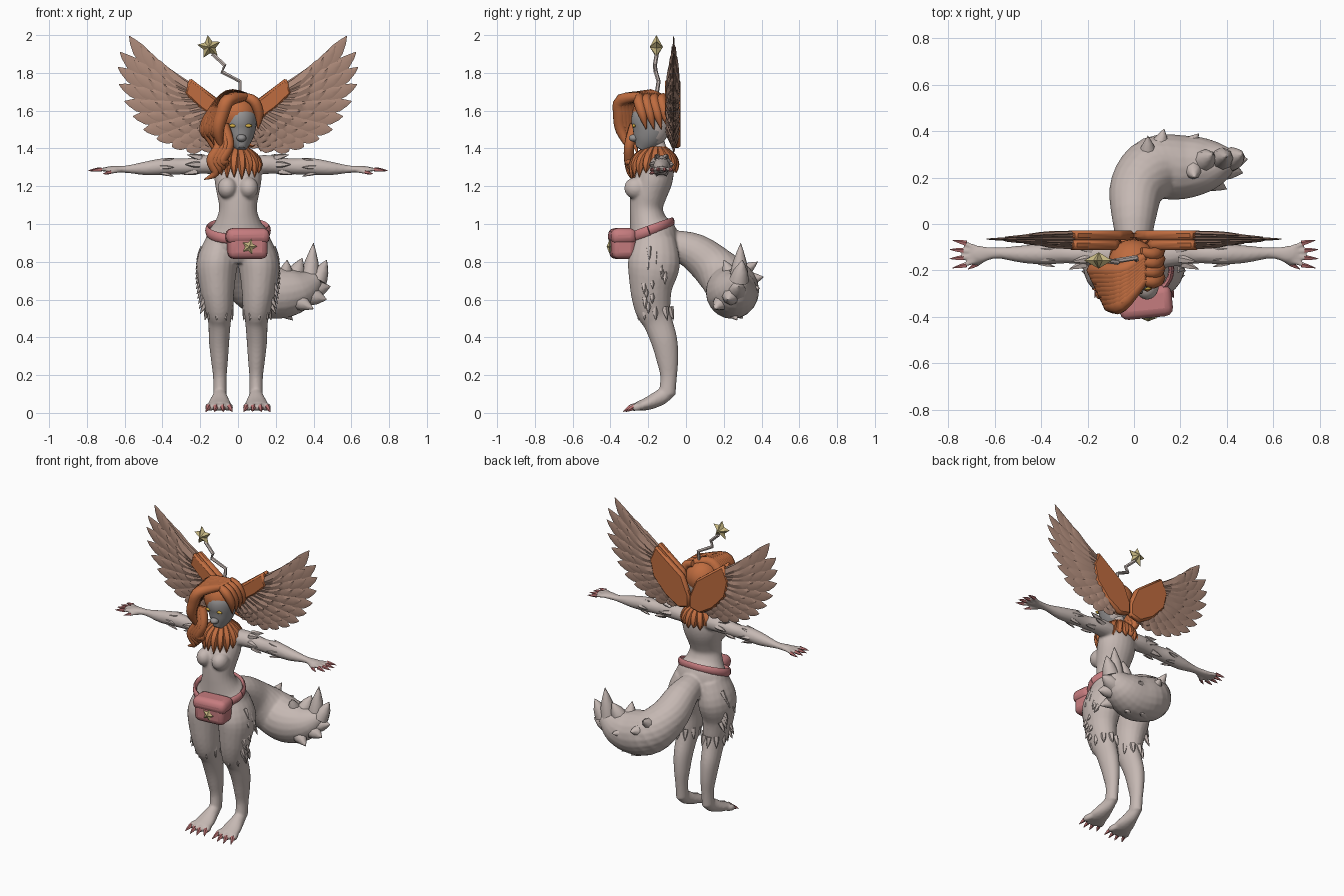
import bpy, bmesh, math, random
from mathutils import Vector, Matrix

random.seed(4)
if "Cube" in bpy.data.objects:
    bpy.data.objects.remove(bpy.data.objects["Cube"])


def material(name, r, g, b):
    mat = bpy.data.materials.new(name)
    mat.use_nodes = True
    mat.diffuse_color = (r, g, b, 1)
    mat.node_tree.nodes["Principled BSDF"].inputs["Base Color"].default_value = (r, g, b, 1)
    return mat


fur = material("pale fur", .56, .48, .45)
mask = material("grey face", .30, .29, .29)
orange = material("orange hair", .52, .15, .05)
brown = material("brown feather", .41, .25, .19)
pink = material("pink bag", .56, .20, .21)
claw_pink = material("claw pink", .50, .17, .17)
gold = material("dull gold", .56, .47, .22)
yellow = material("eye yellow", .65, .42, .06)


def finish(name, bm, *mats, angle=50):
    bmesh.ops.recalc_face_normals(bm, faces=bm.faces)
    mesh = bpy.data.meshes.new(name)
    bm.to_mesh(mesh)
    bm.free()
    for mat in mats:
        mesh.materials.append(mat)
    mesh.polygons.foreach_set("use_smooth", [True] * len(mesh.polygons))
    mesh.set_sharp_from_angle(angle=math.radians(angle))
    obj = bpy.data.objects.new(name, mesh)
    bpy.context.collection.objects.link(obj)
    return obj


def tube(bm, points, ref=(1, 0, 0), n=12, steps=4, side=1):
    """Smooth loft through (x, y, z, radius along ref, other radius)."""
    pts = [Vector((p[0] * side, *p[1:4], p[-1])) for p in points]
    path = []
    for i in range(len(pts) - 1):
        a, b, c, d = (pts[min(max(i + k, 0), len(pts) - 1)] for k in (-1, 0, 1, 2))
        for s in range(steps):
            t = s / steps
            path.append((b * 2 + (c - a) * t + (a * 2 - b * 5 + c * 4 - d) * t * t
                         + (b * 3 - a - c * 3 + d) * t ** 3) / 2)
    path.append(pts[-1])
    rings = []
    for i, p in enumerate(path):
        tangent = Vector((path[min(i + 1, len(path) - 1)] - path[max(i - 1, 0)])[:3]).normalized()
        u = Vector(ref) - tangent * tangent.dot(Vector(ref))
        u.normalize()
        v = tangent.cross(u)
        ring = []
        for k in range(n):
            ang = math.tau * k / n
            ring.append(bm.verts.new(Vector(p[:3]) + u * max(p[3], .001) * math.cos(ang)
                                     + v * max(p[4], .001) * math.sin(ang)))
        rings.append(ring)
    for low, high in zip(rings, rings[1:]):
        for k in range(n):
            bm.faces.new((low[k], low[(k + 1) % n], high[(k + 1) % n], high[k]))
    bm.faces.new(rings[0][::-1])
    bm.faces.new(rings[-1])


def blob(bm, centre, radii):
    place = Matrix.Translation(centre) @ Matrix.Diagonal((*radii, 1))
    bmesh.ops.create_uvsphere(bm, u_segments=20, v_segments=14, radius=1, matrix=place)


def spike(bm, root, tip, r, n=5, side=1):
    root, tip = Vector(root), Vector(tip)
    mid = root.lerp(tip, .5)
    ref = (0, 1, 0) if abs((tip - root).normalized().y) < .8 else (1, 0, 0)
    tube(bm, [(*root, r), (*mid, r * .7), (*tip, .001)], ref, n, 2, side)


def prism(bm, outline, y0, y1, side=1):
    front, back = ([bm.verts.new((x * side, y, z)) for x, z in outline] for y in (y0, y1))
    bm.faces.new(front)
    bm.faces.new(back)
    for k in range(len(front)):
        j = (k + 1) % len(front)
        bm.faces.new((front[k], front[j], back[j], back[k]))


def star(bm, centre, r, depth, turn):
    rim = []
    for k in range(10):
        ang = turn + math.tau * k / 10
        rr = r * (.52 if k % 2 else 1)
        rim.append(bm.verts.new(Vector(centre) + Vector((rr * math.cos(ang), 0, rr * math.sin(ang)))))
    for y in (-depth, depth):
        hub = bm.verts.new(Vector(centre) + Vector((0, y, 0)))
        for k in range(10):
            bm.faces.new((rim[k], rim[(k + 1) % 10], hub))


# Body, arms, legs and tail, fused into one skin
body, claws, tufts = bmesh.new(), bmesh.new(), bmesh.new()
tube(body, [(0, -.17, .79, .1, .09), (0, -.17, .87, .175, .13), (0, -.18, .95, .162, .13),
            (0, -.2, 1.01, .122, .1), (0, -.21, 1.08, .1, .088), (0, -.2, 1.15, .11, .095),
            (0, -.17, 1.24, .125, .1), (0, -.155, 1.31, .115, .09), (0, -.15, 1.37, .065, .06),
            (0, -.16, 1.42, .042, .05), (0, -.17, 1.48, .042, .05)], n=24)
for side in (1, -1):
    blob(body, (side * .056, -.265, 1.19), (.052, .062, .058))
    tube(body, [(.085, -.165, .92, .08, .11), (.112, -.17, .79, .108, .138), (.11, -.185, .66, .092, .112),
                (.1, -.175, .55, .075, .095), (.098, -.148, .48, .06, .078), (.1, -.115, .38, .054, .07),
                (.098, -.098, .28, .045, .058), (.096, -.092, .19, .036, .044), (.096, -.1, .1, .036, .045)],
         n=20, side=side)
    tube(body, [(.096, -.075, .12, .03), (.096, -.13, .085, .04, .042), (.098, -.2, .05, .06, .035),
                (.1, -.26, .034, .065, .024)], side=side)
    tube(body, [(.06, -.14, 1.31, .06, .05), (.16, -.13, 1.315, .055, .05), (.28, -.13, 1.305, .04, .042),
                (.38, -.13, 1.305, .045), (.48, -.13, 1.295, .038), (.59, -.125, 1.29, .024, .02),
                (.66, -.13, 1.29, .036, .018), (.7, -.13, 1.288, .036, .014)], ref=(0, 1, 0), n=16, side=side)
    # Toes and fingers with claws
    for k in range(4):
        o = (k - 1.5) * .036
        x, y = .1 + o, -.285 + abs(o) * .4
        tube(body, [(.1 + o * .8, -.23, .035, .02), (x, y, .03, .022), (x, y - .02, .024, .014)], n=8, side=side)
        spike(claws, (x, y - .008, .034), (x + o * .3, y - .055, .006), .015, side=side)
        f = (k - 1.5) * .02
        reach = .755 - abs(f) * .6
        tube(body, [(.685, -.13 + f, 1.29, .012), (reach, -.13 + f * 1.6, 1.288, .01)], (0, 1, 0), 8, side=side)
        spike(claws, (reach - .015, -.13 + f * 1.55, 1.289), (reach + .045, -.13 + f * 2, 1.282), .012, side=side)
    tube(body, [(.63, -.14, 1.285, .014), (.685, -.178, 1.272, .011)], (0, 1, 0), 8, side=side)
    spike(claws, (.675, -.172, 1.275), (.715, -.195, 1.265), .011, side=side)

    # Fur tufts on shoulders, elbows, thighs and knees
    for k in range(6):
        ang = math.tau * k / 6
        spike(tufts, (.17 + .012 * k, -.13 + .04 * math.cos(ang), 1.315 + .04 * math.sin(ang)),
              (.25 + .01 * k, -.13 + .065 * math.cos(ang), 1.315 + .06 * math.sin(ang)), .02, side=side)
        spike(tufts, (.41, -.13 + .035 * math.cos(ang), 1.3 + .03 * math.sin(ang)),
              (.34, -.13 + .055 * math.cos(ang), 1.3 + .055 * math.sin(ang)), .014, side=side)
    for k in range(9):
        ang = math.tau * k / 9
        c, s = math.cos(ang), math.sin(ang)
        spike(tufts, (.1 + .06 * c, -.165 + .08 * s, .56), (.1 + .075 * c, -.16 + .095 * s, .49), .02, side=side)
    for k in range(12):
        z = .56 + .026 * k
        y = -.17 + random.uniform(-.06, .07)
        x = .185 + .024 * math.sin((z - .56) * 8)
        spike(tufts, (x - .02, y, z + .03), (x + .016, y, z - .035), .018, side=side)

tube(body, [(0, -.1, .9, .07), (0, .04, .855, .098), (.015, .16, .76, .12), (.09, .24, .67, .138),
            (.21, .245, .635, .138), (.33, .26, .655, .11), (.42, .28, .71, .045)], ref=(0, 0, 1), n=20)
for root, tip in (((.38, .28, .7), (.4, .29, .9)), ((.42, .28, .7), (.47, .3, .81)),
                  ((.4, .27, .65), (.49, .28, .67)), ((.38, .24, .62), (.47, .22, .6)),
                  ((.3, .27, .72), (.34, .3, .82)), ((.25, .25, .7), (.26, .2, .81)),
                  ((.2, .22, .58), (.29, .27, .49)), ((.1, .3, .7), (.13, .41, .72)),
                  ((.2, .3, .66), (.28, .39, .66)), ((.06, .26, .72), (.06, .38, .8)),
                  ((.3, .2, .6), (.4, .15, .55)), ((.1, .24, .57), (.2, .3, .5))):
    spike(tufts, root, tip, .052, 8)

skin = finish("body", body, fur)
fuse = skin.modifiers.new("fuse", "REMESH")
fuse.mode, fuse.voxel_size, fuse.use_smooth_shade = "VOXEL", .008, True
soften = skin.modifiers.new("soften", "SMOOTH")
soften.iterations = 4
finish("claws", claws, claw_pink)
finish("fur_tufts", tufts, fur)

# Head with a grey face
head = bmesh.new()
tube(head, [(.018, -.24, 1.395, .022, .028), (.015, -.215, 1.44, .058, .07), (.012, -.19, 1.5, .082, .1),
            (.01, -.18, 1.58, .088, .105), (.01, -.18, 1.66, .05, .06)], n=24)
blob(head, (.018, -.275, 1.455), (.026, .028, .02))
for f in head.faces:
    f.material_index = int(f.calc_center_median().y < -.15)
finish("head", head, fur, mask)
eyes = bmesh.new()
for side in (1, -1):
    blob(eyes, (.014 + side * .042, -.276, 1.52), (.018, .009, .009))
finish("eyes", eyes, yellow)

# Hair: cap plus swept locks
hair = bmesh.new()
blob(hair, (-.005, -.175, 1.58), (.108, .11, .108))
for k in range(9):
    w = k / 8
    tube(hair, [(.045, -.14 - .1 * w, 1.675, .02), (-.05, -.2 - .14 * w, 1.675 - .02 * w, .036),
                (-.135 + .05 * w, -.2 - .15 * w, 1.58, .036), (-.175 + .07 * w, -.2 - .14 * w, 1.49, .03),
                (-.13 + .05 * w, -.2 - .09 * w, 1.43 - .03 * (k % 3), .002)], (0, 1, 0), 8)
for k in range(4):
    o = .018 * k
    tube(hair, [(-.13 + o, -.27, 1.52, .03), (-.1 + o, -.3, 1.42, .026), (-.14 + o, -.3, 1.34, .028),
                (-.12 + o, -.29, 1.27 + o, .022), (-.18 + o * 2, -.28, 1.235 + o, .002)], (0, 1, 0), 8)
    y = -.24 + .04 * k
    tube(hair, [(.03, y, 1.675, .02), (.085, y - .01, 1.65, .028), (.112, y + .01, 1.58, .024),
                (.105, y + .03, 1.5, .002)], (0, 1, 0), 8)
finish("hair", hair, orange)

# Feather ruff round the neck
ruff = bmesh.new()
for k in range(18):
    ang = math.tau * k / 18
    c, s = math.cos(ang), math.sin(ang)
    drop = 1.27 - .035 * max(-s, 0) + .012 * (k % 2)
    tube(ruff, [(.04 * c, -.16 + .045 * s, 1.4, .016), (.085 * c, -.165 + .09 * s, 1.355, .028),
                (.115 * c, -.17 + .115 * s, 1.31, .024), (.115 * c, -.17 + .12 * s, drop, .002)],
         (-s, c, 0), 6, 2)
finish("neck_ruff", ruff, orange)

# Wings: layered feathers over an orange base
feathers, base = bmesh.new(), bmesh.new()
tips = [(.575, 1.995), (.625, 1.91), (.635, 1.83), (.63, 1.74), (.6, 1.65), (.555, 1.57),
        (.5, 1.5), (.43, 1.45), (.35, 1.41), (.27, 1.385), (.18, 1.385), (.11, 1.4)]
for side in (1, -1):
    for reach, y, width in ((1, -.065, .044), (.8, -.079, .036), (.8, -.051, .036),
                            (.6, -.09, .034), (.6, -.041, .034), (.4, -.098, .032)):
        for k, (tx, tz) in enumerate(tips):
            s = k / (len(tips) - 1)
            root = Vector((.27 - .2 * s, y, 1.72 - .23 * s))
            tip = root.lerp(Vector((tx, (y - .065) / 2, tz)), reach)
            bend = Vector((.022, 0, -.026)) * reach
            mid, near = root.lerp(tip, .45) + bend, root.lerp(tip, .8) + bend * .6
            lean = .003 * (k % 2)
            tube(feathers, [(*root, .01, width * .8), (*(mid + Vector((0, lean, 0))), .01, width),
                            (*near, .007, width * .8), (*tip, .002, .002)], (0, 1, 0), 4, 2, side)
    prism(base, [(0, 1.5), (.05, 1.62), (.25, 1.77), (.295, 1.67), (.27, 1.56), (.18, 1.46),
                 (.08, 1.4), (0, 1.42)], -.07, -.028, side)
    prism(base, [(.04, 1.5), (.07, 1.63), (.255, 1.775), (.285, 1.69), (.2, 1.61)], -.112, -.07, side)
finish("wing_feathers", feathers, brown, angle=30)
wing_base = finish("wing_base", base, orange)
wing_base.modifiers.new("round", "BEVEL").width = .012

# Belt, bag and flap
belt = bmesh.new()
loop = [math.tau * k / 24 for k in range(25)]
tube(belt, [(.162 * math.cos(a), -.197 + .125 * math.sin(a), .965 + .045 * math.sin(a), .026, .012)
            for a in loop], (0, 0, 1), 8, 1)
finish("belt", belt, pink)
for name, centre, size in (("bag", (.05, -.335, .895), (.21, .13, .16)),
                           ("bag_flap", (.05, -.338, .935), (.23, .135, .085))):
    bag = bmesh.new()
    place = Matrix.Translation(centre) @ Matrix.Rotation(.1, 4, "Z") @ Matrix.Diagonal((*size, 1))
    bmesh.ops.create_cube(bag, size=1, matrix=place)
    bevel = finish(name, bag, pink).modifiers.new("round", "BEVEL")
    bevel.width, bevel.segments = .035, 3

# Antenna and stars
rod = bmesh.new()
tube(rod, [(.01, -.16, 1.66, .011), (.01, -.145, 1.755, .011), (-.085, -.16, 1.805, .011),
           (-.07, -.165, 1.84, .011), (-.135, -.155, 1.9, .011)], (0, 1, 0), 6, 1)
finish("antenna", rod, fur, angle=30)
stars = bmesh.new()
star(stars, (-.152, -.157, 1.937), .064, .035, 1.7)
star(stars, (.06, -.404, .88), .042, .016, 1.3)
finish("stars", stars, gold, angle=20)
